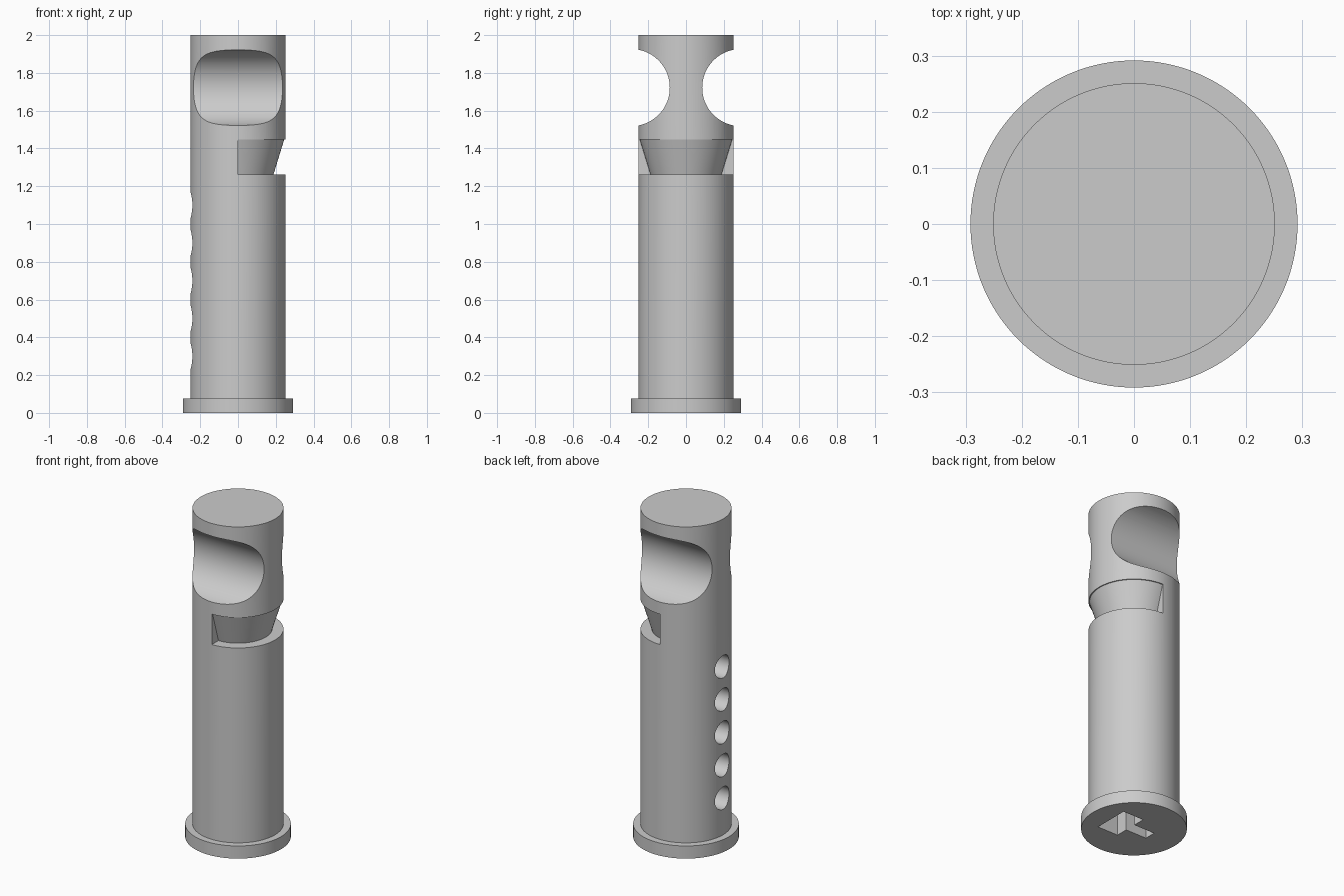
import bpy, bmesh
from math import radians, sin, cos, pi
from mathutils import Matrix, Vector

cube = bpy.data.objects.get("Cube")
if cube:
    bpy.data.objects.remove(cube, do_unlink=True)


def add_object(name, bm):
    bmesh.ops.recalc_face_normals(bm, faces=bm.faces)
    mesh = bpy.data.meshes.new(name)
    bm.to_mesh(mesh)
    bm.free()
    obj = bpy.data.objects.new(name, mesh)
    bpy.context.collection.objects.link(obj)
    return obj


def cylinder(name, radius, start, end, sides=128):
    """Capped cylinder between two points."""
    start, end = Vector(start), Vector(end)
    axis = end - start
    turn = axis.to_track_quat('Z', 'Y').to_matrix().to_4x4()
    bm = bmesh.new()
    bmesh.ops.create_cone(bm, cap_ends=True, segments=sides, radius1=radius,
                          radius2=radius, depth=axis.length,
                          matrix=Matrix.Translation((start + end) / 2) @ turn)
    return add_object(name, bm)


def half_ring(name, section, steps=64):
    """Sweep a closed (radius, z) section through the +x half turn."""
    bm = bmesh.new()
    rings = []
    for i in range(steps + 1):
        a = -pi / 2 + pi * i / steps
        rings.append([bm.verts.new((r * cos(a), r * sin(a), z)) for r, z in section])
    n = len(section)
    for lower, upper in zip(rings, rings[1:]):
        for k in range(n):
            m = (k + 1) % n
            bm.faces.new((lower[k], lower[m], upper[m], upper[k]))
    bm.faces.new(rings[0])
    bm.faces.new(rings[-1])
    return add_object(name, bm)


def prism(name, outline, z0, z1):
    bm = bmesh.new()
    face = bm.faces.new([bm.verts.new((x, y, z0)) for x, y in outline])
    new = bmesh.ops.extrude_face_region(bm, geom=[face])["geom"]
    bmesh.ops.translate(bm, vec=(0, 0, z1 - z0),
                        verts=[g for g in new if isinstance(g, bmesh.types.BMVert)])
    return add_object(name, bm)


def combine(target, tool, operation='DIFFERENCE'):
    """Apply a boolean and discard the tool."""
    tool.hide_render = True
    mod = target.modifiers.new("combine", 'BOOLEAN')
    mod.operation, mod.solver, mod.object = operation, 'EXACT', tool
    bpy.context.view_layer.objects.active = target
    bpy.ops.object.modifier_apply(modifier=mod.name)
    bpy.data.objects.remove(tool, do_unlink=True)


# Shaft and base flange
pin = cylinder("pin_body", 0.251, (0, 0, 0.04), (0, 0, 2))
combine(pin, cylinder("base_flange", 0.2915, (0, 0, 0), (0, 0, 0.077)), 'UNION')

# Finger scoops across the front and back of the head
for side in (-1, 1):
    combine(pin, cylinder("scoop_cutter", 0.204, (-0.5, side * 0.29, 1.722),
                          (0.5, side * 0.29, 1.722)))

# Tapered latch groove round the +x half
combine(pin, half_ring("groove_cutter",
                       [(0.245, 1.448), (0.35, 1.448), (0.35, 1.263), (0.188, 1.263)]))

# Row of round holes on the -x side
for i in range(5):
    z = 0.3 + 0.2 * i
    combine(pin, cylinder("hole_cutter", 0.068, (-0.4, 0, z), (-0.12, 0, z), 48))

# T-shaped key socket in the underside
t_half = [(0.167, 0.11), (0.027, 0.11), (0.027, 0.035), (-0.115, 0.035)]
t_outline = t_half + [(x, -y) for x, y in reversed(t_half)]
combine(pin, prism("socket_cutter", t_outline, -0.1, 0.3))

# Single grey finish
grey = bpy.data.materials.new("plain_grey")
grey.use_nodes = True
colour = (0.6, 0.6, 0.6, 1)
grey.diffuse_color = colour
grey.node_tree.nodes["Principled BSDF"].inputs["Base Color"].default_value = colour
pin.data.materials.clear()
pin.data.materials.append(grey)

# Smooth round walls, crisp edges
bpy.ops.object.select_all(action='DESELECT')
pin.select_set(True)
bpy.context.view_layer.objects.active = pin
bpy.ops.object.shade_smooth_by_angle(angle=radians(25))
